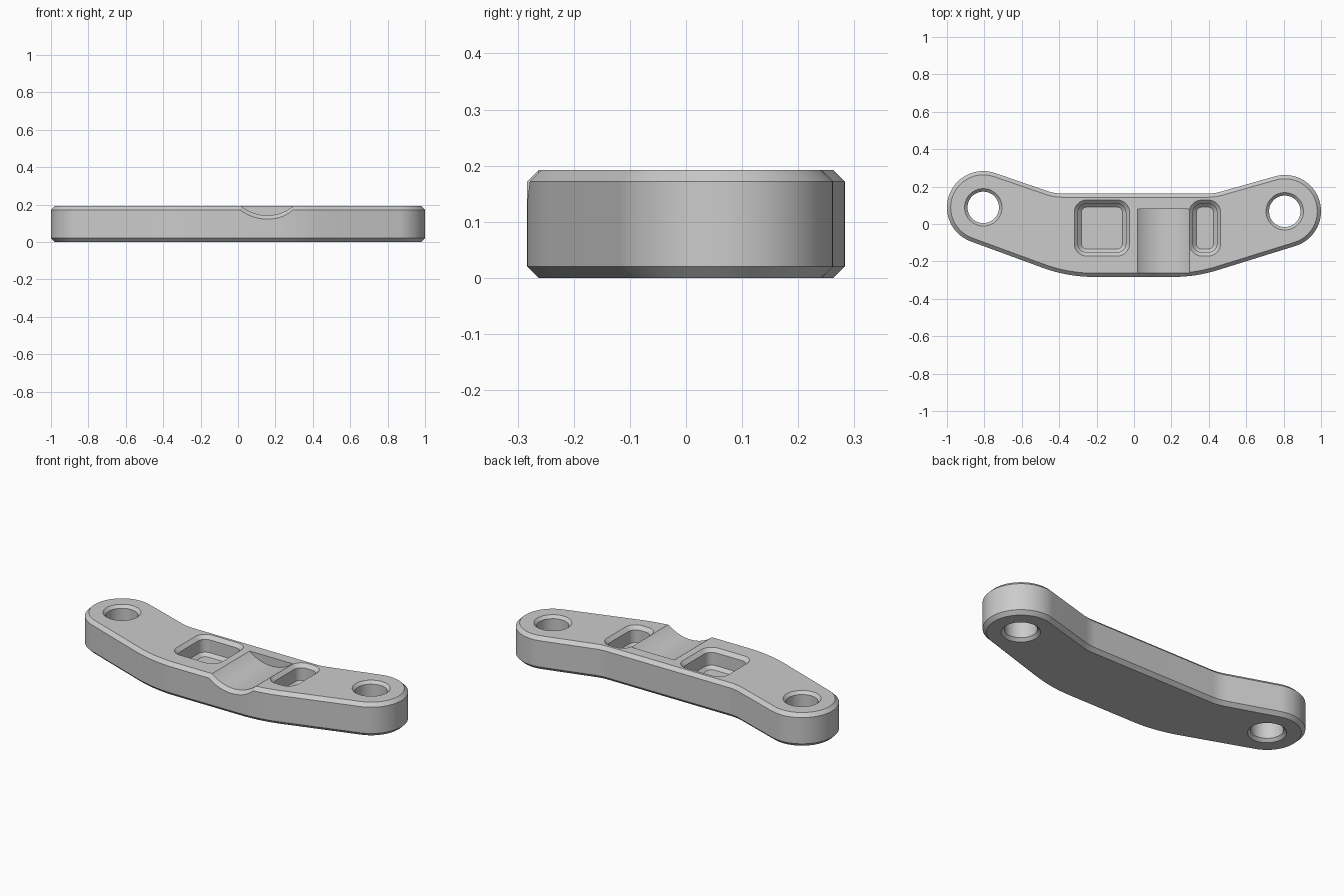
import bpy, bmesh, math
from mathutils import Vector

cube = bpy.data.objects.get("Cube")
if cube:
    bpy.data.objects.remove(cube)

H = 0.192       # plate thickness
C = 0.02        # chamfer width
TURN = 2 * math.pi

GREY = (0.6, 0.6, 0.6, 1)
metal = bpy.data.materials.new("grey metal")
metal.use_nodes = True
metal.diffuse_color = GREY
metal.node_tree.nodes["Principled BSDF"].inputs["Base Color"].default_value = GREY


def arc(center, r, a0, a1, n):
    return [Vector((center[0] + r * math.cos(a0 + (a1 - a0) * i / n),
                    center[1] + r * math.sin(a0 + (a1 - a0) * i / n))) for i in range(n + 1)]


def circle(center, r, n=64):
    return arc(center, r, 0, TURN, n)[:-1]


def fillet(prev, corner, nxt, r, n=12):
    """Round one corner with an arc that is tangent to both sides."""
    prev, corner, nxt = Vector(prev), Vector(corner), Vector(nxt)
    u, v = (prev - corner).normalized(), (nxt - corner).normalized()
    half = u.angle(v) / 2
    center = corner + (u + v).normalized() * r / math.sin(half)
    start = corner + u * r / math.tan(half) - center
    end = corner + v * r / math.tan(half) - center
    a0 = math.atan2(start.y, start.x)
    turn = (math.atan2(end.y, end.x) - a0 + math.pi) % TURN - math.pi
    return arc(center, r, a0, a0 + turn, n)


def lug(c, before, after, r):
    """Round end, tangent to the lines from the corners before and after it."""
    def touch(p, side):
        d = Vector(p) - Vector(c)
        return math.atan2(d.y, d.x) + side * math.acos(r / d.length)
    start, end = touch(before, 1), touch(after, -1)
    return arc(c, r, start, start + (end - start) % TURN, 40)


def rounded_rect(x0, x1, y0, y1, r):
    corners = [(x0, y0), (x1, y0), (x1, y1), (x0, y1)]
    return [p for i in range(4)
            for p in fillet(corners[i - 1], corners[i], corners[(i + 1) % 4], r, 8)]


def inset(loop, d):
    """Move a counter-clockwise outline inward by d."""
    out = []
    for i, p in enumerate(loop):
        a = (p - loop[i - 1]).normalized()
        b = (loop[(i + 1) % len(loop)] - p).normalized()
        n = Vector((-a.y - b.y, a.x + b.x)).normalized()
        out.append(p + n * d / n.dot(Vector((-a.y, a.x))))
    return out


def loft(name, rings):
    bm = bmesh.new()
    rows = [[bm.verts.new(p) for p in ring] for ring in rings]
    n = len(rows[0])
    for low, high in zip(rows, rows[1:]):
        for i in range(n):
            j = (i + 1) % n
            bm.faces.new((low[i], low[j], high[j], high[i]))
    bm.faces.new(rows[0][::-1])
    bm.faces.new(rows[-1])
    bmesh.ops.recalc_face_normals(bm, faces=bm.faces)
    mesh = bpy.data.meshes.new(name)
    bm.to_mesh(mesh)
    bm.free()
    mesh.materials.append(metal)
    obj = bpy.data.objects.new(name, mesh)
    bpy.context.collection.objects.link(obj)
    return obj


def stack(name, loop, levels):
    """Loft one outline through (inset, height) levels."""
    return loft(name, [[(p.x, p.y, z) for p in inset(loop, d)] for d, z in levels])


def cut(target, cutter):
    mod = target.modifiers.new("cut", 'BOOLEAN')
    mod.operation, mod.solver, mod.object = 'DIFFERENCE', 'EXACT', cutter
    bpy.context.view_layer.objects.active = target
    bpy.ops.object.modifier_apply(modifier=mod.name)
    bpy.data.objects.remove(cutter)


# Plate outline: two round lugs joined to a straight middle
left_c, right_c, R = (-0.806, 0.089), (0.806, 0.068), 0.194
front_l, front_r = (-0.355, -0.283), (0.33, -0.283)
back_l, back_r = (-0.425, 0.163), (0.43, 0.163)
right_lug = lug(right_c, front_r, back_r, R)
left_lug = lug(left_c, back_l, front_l, R)
outline = (fillet(left_lug[-1], front_l, front_r, 0.8)
           + fillet(front_l, front_r, right_lug[0], 0.8)
           + right_lug
           + fillet(right_lug[-1], back_r, back_l, 0.25)
           + fillet(back_r, back_l, left_lug[0], 0.25)
           + left_lug)
plate = stack("bracket_plate", outline, [(C, 0), (0, C), (0, H - C), (C, H)])

# Bolt holes, chamfered at both ends
B = 0.016
for center in (left_c, right_c):
    cut(plate, stack("hole_cutter", circle(center, 0.084),
                     [(-2 * B, -B), (0, B), (0, H - B), (-2 * B, H + B)]))

# Blind pockets with chamfered rims and floor edges
FLOOR = 0.08
for x0, x1 in ((-0.299, -0.044), (0.316, 0.443)):
    cut(plate, stack("pocket_cutter", rounded_rect(x0, x1, -0.151, 0.108, 0.045),
                     [(0.018, FLOOR), (0, FLOOR + 0.018), (0, H - C), (-2 * C, H + C)]))

# Round groove open to the front, with a chamfered mouth
groove = [[(p.x, y, p.y) for p in circle((0.157, 0.36), r, 128)]
          for y, r in ((0.08, 0.218), (-0.263, 0.218), (-0.303, 0.258))]
cut(plate, loft("groove_cutter", groove))

# Smooth the round walls, keep the chamfer edges sharp
bpy.ops.object.select_all(action='DESELECT')
plate.select_set(True)
bpy.context.view_layer.objects.active = plate
bpy.ops.object.shade_smooth_by_angle(angle=math.radians(25))
